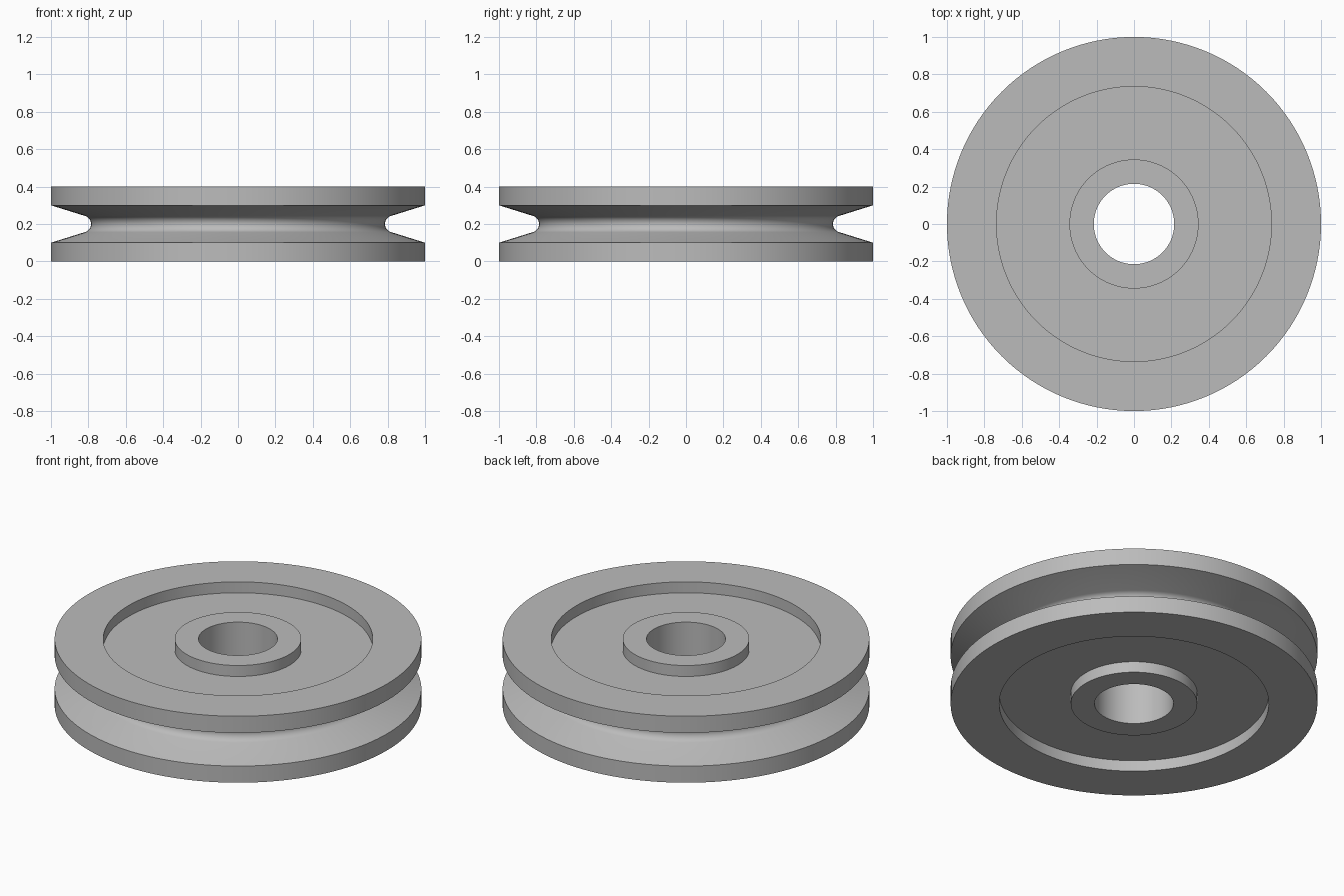
import bpy
import bmesh
from math import sin, cos, pi, radians

old = bpy.data.objects.get("Cube")
if old:
    bpy.data.objects.remove(old, do_unlink=True)

SEGMENTS = 128
MID = 0.2            # height of the symmetry plane
HALF = 0.2           # half thickness of rim and hub
WEB = 0.134          # half thickness of the recessed web
GROOVE_R = 0.045     # radius of the rounded groove bottom
GROOVE_X = 0.831     # distance of the groove arc centre from the axis
SLOPE = radians(17.4)

grey = bpy.data.materials.new("grey_metal")
grey.use_nodes = True
colour = (0.5, 0.5, 0.5, 1)
grey.diffuse_color = colour
grey.node_tree.nodes["Principled BSDF"].inputs["Base Color"].default_value = colour

# Upper half of the section: bore, hub, web, rim, groove flank
upper = [(0.215, HALF), (0.345, HALF), (0.345, WEB), (0.735, WEB),
         (0.735, HALF), (1.0, HALF), (1.0, 0.1)]

# Rounded groove bottom, tangent to both flanks
start, end, steps = pi / 2 + SLOPE, 3 * pi / 2 - SLOPE, 14
angles = [start + (end - start) * i / steps for i in range(steps + 1)]
arc = [(GROOVE_X + GROOVE_R * cos(a), GROOVE_R * sin(a)) for a in angles]

# Closed section, mirrored across the middle plane
section = upper + arc + [(r, -h) for r, h in reversed(upper)]

# Revolve the section into the wheel
bm = bmesh.new()
verts = [bm.verts.new((r, 0, h + MID)) for r, h in section]
edges = [bm.edges.new((v, verts[(i + 1) % len(verts)])) for i, v in enumerate(verts)]
bmesh.ops.spin(bm, geom=verts + edges, cent=(0, 0, 0), axis=(0, 0, 1),
               angle=2 * pi, steps=SEGMENTS, use_merge=True)
bmesh.ops.remove_doubles(bm, verts=bm.verts, dist=0.0001)
bmesh.ops.recalc_face_normals(bm, faces=bm.faces)

mesh = bpy.data.meshes.new("pulley_wheel")
bm.to_mesh(mesh)
bm.free()
mesh.materials.append(grey)
wheel = bpy.data.objects.new("pulley_wheel", mesh)
bpy.context.collection.objects.link(wheel)

# Smooth curved walls, crisp rims
bpy.ops.object.select_all(action="DESELECT")
wheel.select_set(True)
bpy.context.view_layer.objects.active = wheel
bpy.ops.object.shade_smooth_by_angle(angle=radians(16))
